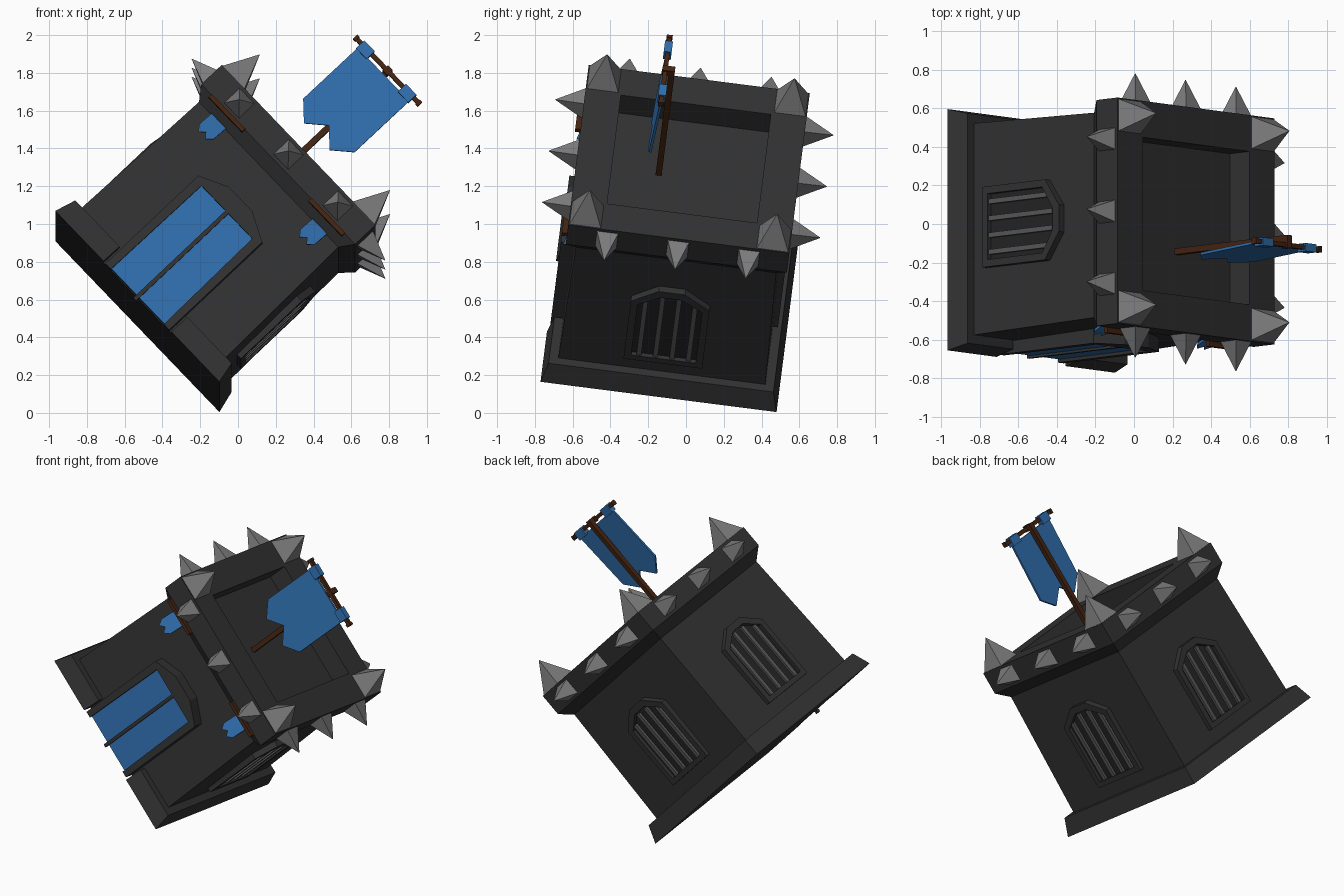
import bpy, math
from mathutils import Matrix, Vector

if "Cube" in bpy.data.objects:
    bpy.data.objects.remove(bpy.data.objects["Cube"])

# The tower is built upright in its own frame, then leaned over as a whole
LEAN = (Matrix.Translation((-0.533, -0.0875, 0.537))
        @ Matrix.Rotation(math.radians(-7.3), 4, 'X')
        @ Matrix.Rotation(math.radians(46.4), 4, 'Y'))


def material(name, rgb):
    m = bpy.data.materials.new(name)
    m.diffuse_color = (*rgb, 1)
    m.use_nodes = True
    m.node_tree.nodes["Principled BSDF"].inputs["Base Color"].default_value = m.diffuse_color
    return m


STONE = material("dark_stone", (0.032, 0.032, 0.032))
SPIKE = material("spike_grey", (0.20, 0.20, 0.20))
BAR = material("bar_grey", (0.10, 0.10, 0.10))
SHADE = material("window_dark", (0.018, 0.018, 0.018))
BLUE = material("banner_blue", (0.030, 0.160, 0.430))
WOOD = material("dark_wood", (0.060, 0.018, 0.006))


def loft(name, rings, mat, turn=0, caps=True):
    """Joins rings of equal point count; turn is in quarter turns about z."""
    n = len(rings[0])
    m = LEAN @ Matrix.Rotation(turn * math.pi / 2, 4, 'Z')
    verts = [m @ Vector(p) for r in rings for p in r]
    faces = [(k*n + i, k*n + (i+1) % n, (k+1)*n + (i+1) % n, (k+1)*n + i)
             for k in range(len(rings) - 1) for i in range(n)]
    if caps:
        faces += [tuple(range(n))[::-1],
                  tuple(range((len(rings)-1)*n, len(rings)*n))]
    me = bpy.data.meshes.new(name)
    me.from_pydata(verts, [], faces)
    me.materials.append(mat)
    ob = bpy.data.objects.new(name, me)
    bpy.context.collection.objects.link(ob)
    import bmesh
    bm = bmesh.new()
    bm.from_mesh(me)
    bmesh.ops.recalc_face_normals(bm, faces=bm.faces)
    bm.to_mesh(me)
    bm.free()
    return ob


def square(half, z):
    return [(-half, -half, z), (half, -half, z), (half, half, z), (-half, half, z)]


def at_y(pts, y):
    return [(x, y, z) for x, z in pts]


def plate(name, pts, y0, y1, mat, turn=0):
    return loft(name, [at_y(pts, y0), at_y(pts, y1)], mat, turn)


def box(name, x0, x1, y0, y1, z0, z1, mat, turn=0):
    return plate(name, [(x0, z0), (x1, z0), (x1, z1), (x0, z1)], y0, y1, mat, turn)


def arch(half, bottom, shoulder, peak_half, peak):
    return [(-half, bottom), (half, bottom), (half, shoulder),
            (peak_half, peak), (-peak_half, peak), (-half, shoulder)]


# Tower body with flared parapet and sunken roof
loft("tower", [square(*p) for p in ((0.555, 0.0), (0.535, 0.96), (0.59, 1.03),
                                    (0.59, 1.18), (0.40, 1.18), (0.40, 1.042))], STONE)


# Base plinth with a gap at the door
def plinth(w, z):
    return [(x, y, z) for x, y in ((0.26, -w), (w, -w), (w, w), (-w, w), (-w, -w),
                                   (-0.26, -w), (-0.26, -0.5), (0.26, -0.5))]


loft("base_plinth", [plinth(0.63, 0), plinth(0.60, 0.118)], STONE)

# Door, centre strip and surround
plate("door_surround", [(-0.245, 0), (-0.245, 0.68), (-0.09, 0.755), (0.09, 0.755),
                        (0.245, 0.68), (0.245, 0), (0.203, 0), (0.195, 0.655),
                        (-0.195, 0.655), (-0.203, 0)], -0.617, -0.53, STONE)
box("door", -0.205, 0.205, -0.60, -0.53, 0.005, 0.657, BLUE)
box("door_strip", -0.011, 0.011, -0.613, -0.59, -0.02, 0.657, STONE)

# Barred windows on the other three sides
outer = arch(0.21, 0.205, 0.65, 0.07, 0.75)
inner = arch(0.172, 0.24, 0.63, 0.055, 0.705)
for turn in (1, 2, 3):
    loft("window_frame", [at_y(outer, -0.53), at_y(outer, -0.58),
                          at_y(inner, -0.58), at_y(inner, -0.54)], STONE, turn, caps=False)
    plate("window_back", inner, -0.555, -0.54, SHADE, turn)
    for x in (-0.132, -0.044, 0.044, 0.132):
        top = 0.695 if abs(x) < 0.1 else 0.655
        box("window_bar", x - 0.013, x + 0.013, -0.572, -0.55, 0.24, top, BAR, turn)

# Spikes: three on every parapet side, one on each corner
for turn in range(4):
    for x in (-0.378, 0, 0.378):
        r = 0.06
        loft("side_spike", [[(x-r, -0.58, 1.105-r), (x+r, -0.58, 1.105-r),
                             (x+r, -0.58, 1.105+r), (x-r, -0.58, 1.105+r)],
                            [(x+a*0.001, -0.742, 1.105+b*0.001) for a, b in
                             ((-1, -1), (1, -1), (1, 1), (-1, 1))]], SPIKE, turn)
    loft("corner_spike", [[(0.5+a*r, 0.5+b*r, z) for a, b in
                           ((-1, -1), (1, -1), (1, 1), (-1, 1))]
                          for r, z in ((0.088, 1.17), (0.001, 1.37))], SPIKE, turn)

# Roof flag: pole, bracket, crossbar, cloth and cloth loops
box("flag_pole", -0.016, 0.016, -0.165, -0.133, 1.03, 1.85, WOOD)
box("pole_bracket", -0.018, 0.018, -0.20, -0.135, 1.81, 1.85, WOOD)
box("flag_crossbar", -0.235, 0.235, -0.196, -0.172, 1.817, 1.841, WOOD)
for s in (-1, 1):
    box("crossbar_knob", s*0.24 - 0.009, s*0.24 + 0.009, -0.20, -0.168, 1.813, 1.845, WOOD)
    box("flag_loop", s*0.16 - 0.04, s*0.16 + 0.04, -0.205, -0.163, 1.79, 1.85, BLUE)


def cloth(name, x, half, top, side, tip, notch, y_top, y_bottom, thick):
    pts = [(-half, top), (half, top), (half, side), (half*0.5, tip),
           (0, notch), (-half*0.5, tip), (-half, side)]
    rings = []
    for off in (0, thick):
        rings.append([(x + px, y_bottom + (y_top - y_bottom)*(pz - tip)/(top - tip) + off, pz)
                      for px, pz in pts])
    return loft(name, rings, BLUE)


cloth("flag_cloth", 0, 0.197, 1.80, 1.40, 1.312, 1.40, -0.19, -0.222, 0.014)

# Small front banners hanging below their rods
for s in (-1, 1):
    box("banner_rod", s*0.383 - 0.128, s*0.383 + 0.128, -0.618, -0.585, 1.008, 1.032, WOOD)
    cloth("small_banner", s*0.388, 0.055, 0.965, 0.875, 0.842, 0.87, -0.553, -0.605, 0.014)
